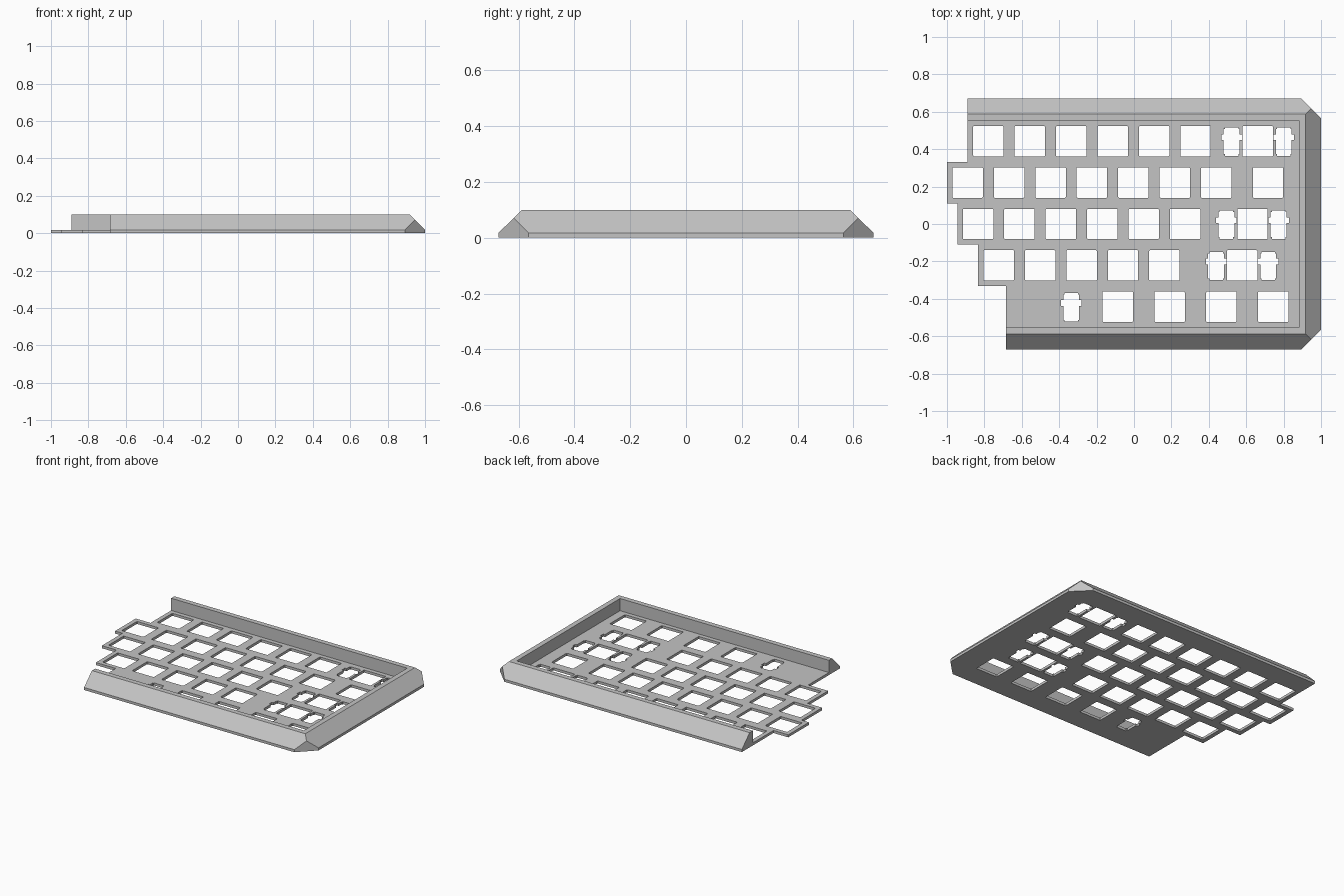
import bpy
import bmesh
from mathutils import Vector

cube = bpy.data.objects.get("Cube")
if cube:
    bpy.data.objects.remove(cube, do_unlink=True)

U = 2 / 9.03                # one key pitch
T, H = 0.0174, 0.1          # plate thickness, rail height
XI, YI = 8.5 * U - 1, 2.5 * U   # inner faces of the rails
D = 1 - XI                  # rail width at its foot
TOP = 0.0345                # rail width at its top
YO = YI + D
CUT = 0.107                 # corner chamfer
BACK_X, FRONT_X = 0.5 * U - 1, -0.685

grey = bpy.data.materials.new("light grey")
grey.use_nodes = True
colour = (0.55, 0.55, 0.55, 1)
grey.diffuse_color = colour
grey.node_tree.nodes["Principled BSDF"].inputs["Base Color"].default_value = colour


def add_object(name, mesh):
    obj = bpy.data.objects.new(name, mesh)
    mesh.materials.clear()
    mesh.materials.append(grey)
    bpy.context.collection.objects.link(obj)
    return obj


def switch_hole(x, y, h=0.0814, c=0.004):
    """Square cutout with slightly clipped corners."""
    corner = [(h, h - c), (h - c, h)]
    pts = []
    for _ in range(4):
        pts += corner
        corner = [(-b, a) for a, b in corner]
    return [(x + a, y + b) for a, b in pts]


def stabiliser_hole(x, y):
    """Tall slot with side wings and narrower ends, mirrored about its middle."""
    half = [(0.036, -0.079), (0.036, -0.07), (0.042, -0.07), (0.042, 0.005),
            (0.055, 0.005), (0.055, 0.036), (0.042, 0.036), (0.042, 0.065),
            (0.036, 0.065), (0.036, 0.073)]
    outline = half + [(-a, b) for a, b in reversed(half)]
    return [(x + a, y + b) for a, b in outline]


# Key rows from back to front: first key centre, count, spacing, extra wide key, stabilised
rows = [(1, 6, 1, 7.5, True),
        (0.5, 7, 1, 7.75, False),
        (0.75, 6, 1, 7.375, True),
        (1.25, 5, 1, 7.125, True),
        (4.125, 4, 1.25, None, False)]
holes = []
for i, (first, count, step, wide, stabilised) in enumerate(rows):
    y = (2 - i) * U
    centres = [first + k * step for k in range(count)]
    if wide:
        centres.append(wide)
    holes += [switch_hole(c * U - 1, y) for c in centres]
    if stabilised:
        holes += [stabiliser_hole(wide * U - 1 + s * 0.1394, y) for s in (-1, 1)]
holes.append(stabiliser_hole(3 * U - 1, -2 * U))

# Stepped plate outline
outline = [(FRONT_X, -YO), (1 - CUT, -YO), (1, CUT - YO), (1, YO - CUT), (1 - CUT, YO)]
left = [BACK_X, -1, 0.25 * U - 1, 0.75 * U - 1, FRONT_X]
edges = [YO, 1.5 * U, 0.5 * U, -0.5 * U, -1.5 * U]
for i, x in enumerate(left):
    outline.append((x, edges[i]))
    if i < 4:
        outline.append((x, edges[i + 1]))

# Plate: filled flat curve with cutouts, extruded to thickness
curve = bpy.data.curves.new("plate_outline", "CURVE")
curve.dimensions = "2D"
curve.fill_mode = "BOTH"
curve.extrude = T / 2
for pts in [outline] + holes:
    spline = curve.splines.new("POLY")
    spline.points.add(len(pts) - 1)
    for p, (x, y) in zip(spline.points, pts):
        p.co = (x, y, 0, 1)
    spline.use_cyclic_u = True
source = bpy.data.objects.new("plate_outline", curve)
bpy.context.collection.objects.link(source)
bpy.context.view_layer.update()
graph = bpy.context.evaluated_depsgraph_get()
mesh = bpy.data.meshes.new_from_object(source.evaluated_get(graph))
bpy.data.objects.remove(source, do_unlink=True)
bm = bmesh.new()
bm.from_mesh(mesh)
bmesh.ops.remove_doubles(bm, verts=bm.verts, dist=0.00005)
bmesh.ops.translate(bm, verts=bm.verts, vec=(0, 0, T / 2))
bmesh.ops.recalc_face_normals(bm, faces=bm.faces)
for f in bm.faces:
    f.smooth = False
bm.to_mesh(mesh)
bm.free()
add_object("switch_plate", mesh)

# Rail: sloped profile swept round three sides with mitred corners
profile = [(0, T), (0, H), (TOP, H), (D, T)]
stations = [lambda d: (BACK_X, YI + d), lambda d: (XI + d, YI + d),
            lambda d: (XI + d, -YI - d), lambda d: (FRONT_X, -YI - d)]
bm = bmesh.new()
rings = [[bm.verts.new((*at(d), z)) for d, z in profile] for at in stations]
for a, b in zip(rings, rings[1:]):
    for k in range(4):
        n = (k + 1) % 4
        bm.faces.new((a[k], a[n], b[n], b[k]))
bm.faces.new(rings[0])
bm.faces.new(rings[-1])
bmesh.ops.recalc_face_normals(bm, faces=bm.faces)

# Slice both outer corners off
for s in (-1, 1):
    cut = bmesh.ops.bisect_plane(
        bm, geom=bm.verts[:] + bm.edges[:] + bm.faces[:], clear_outer=True,
        plane_co=Vector((1, s * (YO - CUT), 0)), plane_no=Vector((1, s, 0)))
    rim = [e for e in cut["geom_cut"] if isinstance(e, bmesh.types.BMEdge)]
    bmesh.ops.contextual_create(bm, geom=rim)
bmesh.ops.recalc_face_normals(bm, faces=bm.faces)
mesh = bpy.data.meshes.new("case_rail")
bm.to_mesh(mesh)
bm.free()
add_object("case_rail", mesh)
